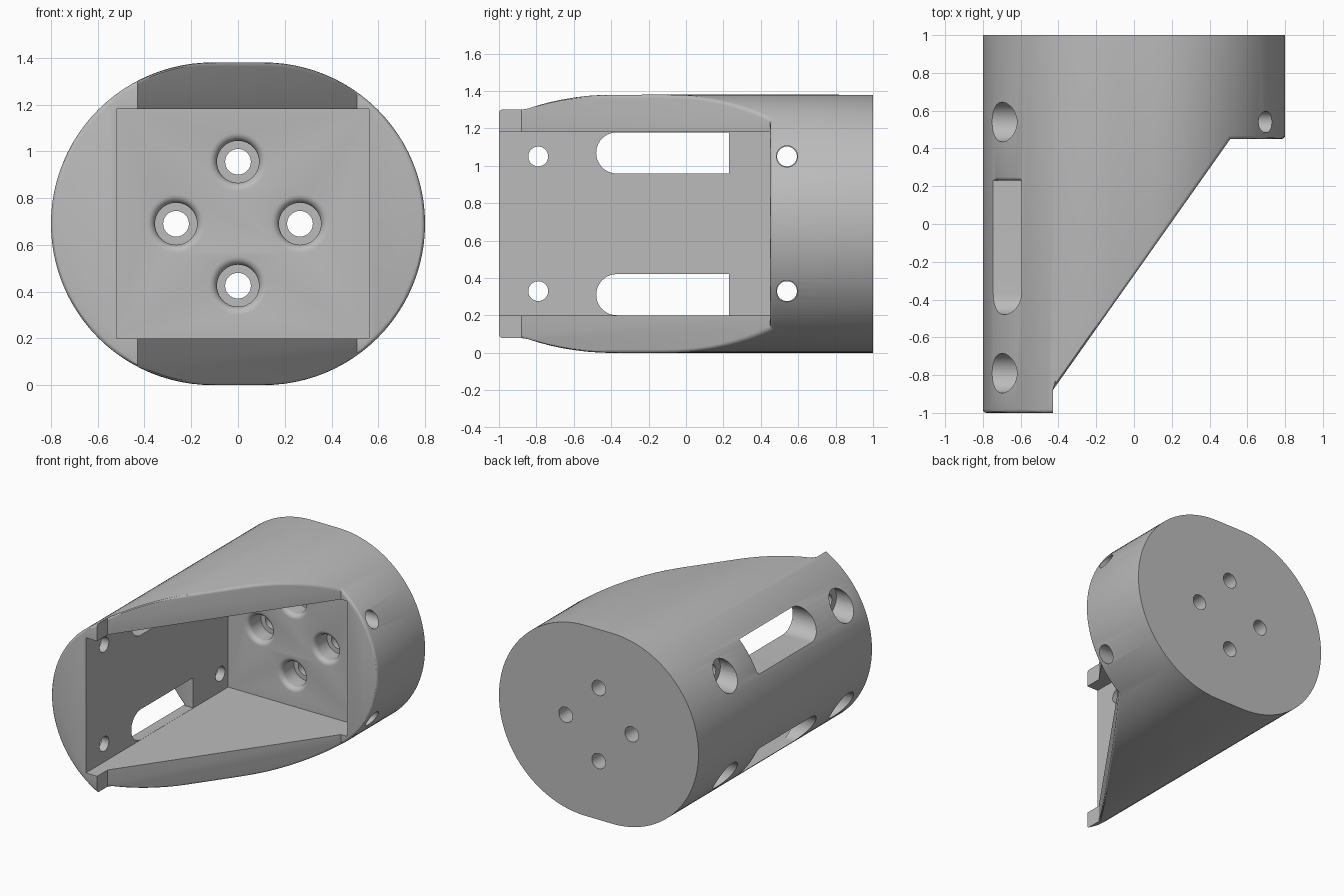
import bpy, bmesh
from math import sin, cos, pi, radians
from mathutils import Vector

if "Cube" in bpy.data.objects:
    bpy.data.objects.remove(bpy.data.objects["Cube"])

MID = 0.69       # height of the centre line
RADIUS = 0.69    # end radius of the oval section
OFFSET = 0.11    # half distance between the two arc centres


def make_object(name, bm):
    bmesh.ops.recalc_face_normals(bm, faces=bm.faces[:])
    mesh = bpy.data.meshes.new(name)
    bm.to_mesh(mesh)
    bm.free()
    obj = bpy.data.objects.new(name, mesh)
    bpy.context.collection.objects.link(obj)
    return obj


def prism(name, points, direction):
    """Extrude a closed outline along a direction."""
    bm = bmesh.new()
    face = bm.faces.new([bm.verts.new(p) for p in points])
    result = bmesh.ops.extrude_face_region(bm, geom=[face])
    moved = [g for g in result["geom"] if isinstance(g, bmesh.types.BMVert)]
    bmesh.ops.translate(bm, verts=moved, vec=direction)
    return make_object(name, bm)


def turned(name, profile, place, sides=40):
    """Closed turned solid; profile holds (distance, radius) pairs."""
    bm = bmesh.new()
    rings = [[bm.verts.new(place(t, r * cos(2 * pi * i / sides), r * sin(2 * pi * i / sides)))
              for i in range(sides)] for t, r in profile]
    for a, b in zip(rings, rings[1:]):
        for i in range(sides):
            j = (i + 1) % sides
            bm.faces.new((a[i], a[j], b[j], b[i]))
    bm.faces.new(rings[0])
    bm.faces.new(rings[-1])
    return make_object(name, bm)


def arc(cx, cy, r, start, end, steps):
    angles = [radians(start + (end - start) * i / steps) for i in range(steps + 1)]
    return [(cx + r * cos(a), cy + r * sin(a)) for a in angles]


def apply_boolean(target, cutter, operation="DIFFERENCE"):
    cutter.hide_render = True
    mod = target.modifiers.new("cut", "BOOLEAN")
    mod.operation, mod.solver, mod.object = operation, "EXACT", cutter
    bpy.context.view_layer.objects.active = target
    bpy.ops.object.modifier_apply(modifier=mod.name)
    bpy.data.objects.remove(cutter)


# Oval body running front to back
oval = arc(OFFSET, MID, RADIUS, -90, 90, 48) + arc(-OFFSET, MID, RADIUS, 90, 270, 48)
body = prism("housing", [(x, -1.2, z) for x, z in oval], (0, 2.2, 0))

# Slanted front, cut to its outline in plan
plan = [(-1, 1.1), (1, 1.1), (1, 0.45), (0.51, 0.45), (-0.43, -0.88), (-0.43, -1), (-1, -1)]
apply_boolean(body, prism("plan_shape", [(x, y, -0.2) for x, y in plan], (0, 0, 1.8)), "INTERSECT")

# Rectangular pocket
pocket = [(-0.52, 0.2), (0.56, 0.2), (0.56, 1.18), (-0.52, 1.18)]
apply_boolean(body, prism("pocket", [(x, -1.2, z) for x, z in pocket], (0, 1.83, 0)))

# Counterbored holes with rounded rims in the pocket floor
rim = [(0.665 - 0.035 * sin(a), 0.125 - 0.035 * cos(a)) for a in [i * pi / 12 for i in range(7)]]
bore = [(1.1, 0.055), (0.77, 0.055), (0.77, 0.09)] + rim + [(0.6, 0.125)]
for dx, dz in ((0.265, 0), (-0.265, 0), (0, 0.265), (0, -0.265)):
    apply_boolean(body, turned("floor_hole", bore,
                               lambda t, u, v: (dx + u, t, MID + dz + v)))

# Side holes and slots, mirrored above and below the centre line
side_bore = [(-0.4, 0.053), (-0.58, 0.053), (-0.58, 0.105), (-1, 0.105)]
for side in (1, -1):
    z = MID + side * 0.36
    for y in (-0.79, 0.54):
        apply_boolean(body, turned("side_hole", side_bore, lambda t, u, v: (t, y + u, z + v)))
    apply_boolean(body, turned("far_hole", [(0.4, 0.057), (1, 0.057)],
                               lambda t, u, v: (t, 0.54 + u, z + v)))
    slot = arc(-0.37, MID + side * 0.379, 0.11, 90, 270, 20)
    slot = [(0.23, slot[0][1])] + slot + [(0.23, slot[-1][1])]
    apply_boolean(body, prism("slot", [(-1, sy, sz) for sy, sz in slot], (0.6, 0, 0)))

# Soft edge where the outer wall meets the front cut
bm = bmesh.new()
bm.from_mesh(body.data)
bm.normal_update()
slope = Vector((1.33, -0.94, 0)).normalized()
front = Vector((0, -1, 0))


def is_front(face):
    return max(face.normal.dot(slope), face.normal.dot(front)) > 0.999


def is_outer(face):
    c = face.calc_center_median()
    dx = max(abs(c.x) - OFFSET, 0)
    return abs(face.normal.y) < 0.01 and (dx * dx + (c.z - MID) ** 2) ** 0.5 > RADIUS - 0.02


edges = [e for e in bm.edges if len(e.link_faces) == 2
         and any(is_front(f) for f in e.link_faces) and any(is_outer(f) for f in e.link_faces)]
bmesh.ops.bevel(bm, geom=edges, offset=0.018, segments=3, profile=0.5,
                affect="EDGES", clamp_overlap=False)
bm.to_mesh(body.data)
bm.free()

# Single grey finish
grey = bpy.data.materials.new("grey")
grey.use_nodes = True
colour = (0.5, 0.5, 0.5, 1)
grey.diffuse_color = colour
grey.node_tree.nodes["Principled BSDF"].inputs["Base Color"].default_value = colour
body.data.materials.clear()
body.data.materials.append(grey)

bpy.ops.object.select_all(action="DESELECT")
body.select_set(True)
bpy.context.view_layer.objects.active = body
bpy.ops.object.shade_smooth_by_angle(angle=radians(30))
